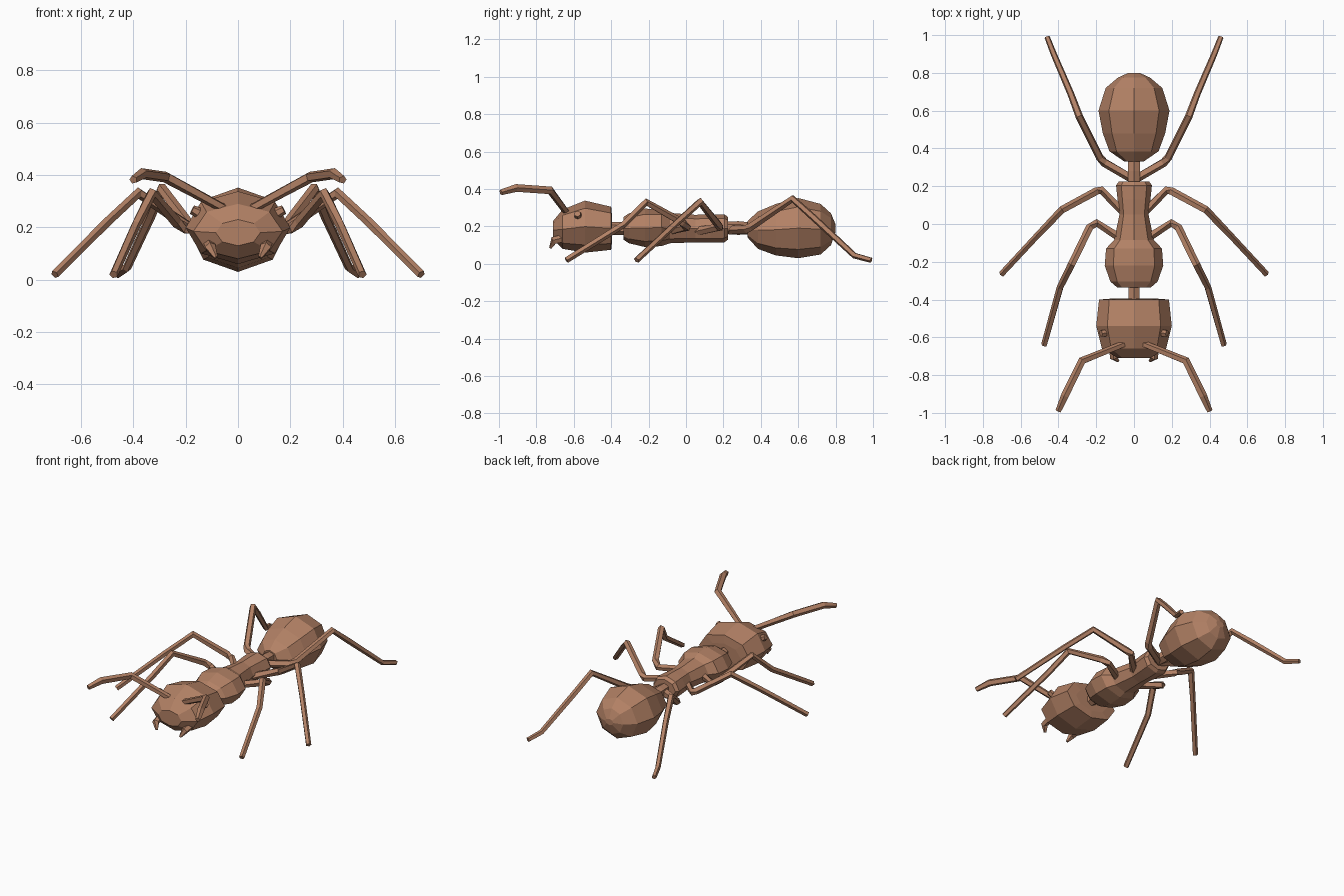
import bpy, math
from mathutils import Vector

brown = bpy.data.materials.new("brown")
brown.diffuse_color = (0.45, 0.22, 0.13, 1)


def skin(name, rings):
    """Join equal rings of points into a closed flat-shaded skin."""
    n = len(rings[0])
    verts = [p for r in rings for p in r]
    faces = [list(range(n))[::-1], list(range(len(verts) - n, len(verts)))]
    for k in range(len(rings) - 1):
        for i in range(n):
            j = (i + 1) % n
            faces.append((k * n + i, k * n + j, k * n + n + j, k * n + n + i))
    me = bpy.data.meshes.new(name)
    me.from_pydata(verts, [], faces)
    me.materials.append(brown)
    ob = bpy.data.objects.new(name, me)
    bpy.context.collection.objects.link(ob)
    return ob


def body(name, sections, n=8):
    """Sections: y, half width, bottom z, top z."""
    rings = []
    for y, w, lo, hi in sections:
        c, h = (lo + hi) / 2, (hi - lo) / 2
        rings.append([(w * math.sin(a), y, c + h * math.cos(a))
                      for a in (2 * math.pi * i / n for i in range(n))])
    # reversed ring direction keeps the normals outward
    return skin(name, [[p for p in r] for r in rings])


def limb(name, points, n=5):
    """Mirrored pair of tubes; points: x, y, z, radius."""
    pts = [Vector(p[:3]) for p in points]
    for side, s in (("right", 1), ("left", -1)):
        rings = []
        for k, p in enumerate(pts):
            d = Vector()
            if k > 0:
                d += (p - pts[k - 1]).normalized()
            if k < len(pts) - 1:
                d += (pts[k + 1] - p).normalized()
            d.normalize()
            u = d.cross(Vector((0.5, 0.3, 1))).normalized()
            v = d.cross(u)
            ring = []
            for i in range(n):
                a = 2 * math.pi * i / n
                q = p + points[k][3] * (u * math.cos(a) + v * math.sin(a))
                ring.append((s * q.x, q.y, max(q.z, 0)))
            rings.append(ring if s > 0 else ring[::-1])
        skin(f"{name}_{side}", rings)


# head, thorax, abdomen and the narrow joints between them
body("head", [(-0.395, 0.12, 0.12, 0.25), (-0.40, 0.185, 0.075, 0.305),
              (-0.54, 0.2, 0.06, 0.338), (-0.66, 0.17, 0.08, 0.29),
              (-0.71, 0.085, 0.13, 0.23)][::-1])
body("neck", [(-0.42, 0.034, 0.155, 0.225), (-0.3, 0.034, 0.155, 0.225)], 6)
body("thorax", [(-0.335, 0.09, 0.13, 0.25), (-0.305, 0.125, 0.11, 0.27),
                (-0.22, 0.155, 0.09, 0.295), (-0.13, 0.148, 0.095, 0.292),
                (-0.085, 0.105, 0.11, 0.272), (0.05, 0.077, 0.115, 0.262),
                (0.13, 0.087, 0.113, 0.265), (0.205, 0.095, 0.115, 0.265),
                (0.225, 0.08, 0.13, 0.25)])
body("waist", [(0.2, 0.034, 0.16, 0.225), (0.28, 0.038, 0.155, 0.228),
               (0.36, 0.034, 0.16, 0.22)], 6)
body("abdomen", [(0.33, 0.05, 0.14, 0.23), (0.385, 0.13, 0.08, 0.28),
                 (0.48, 0.165, 0.045, 0.32), (0.6, 0.188, 0.03, 0.352),
                 (0.72, 0.15, 0.05, 0.32), (0.775, 0.085, 0.1, 0.27),
                 (0.8, 0.03, 0.17, 0.21)])

# three pairs of legs
limb("front_leg", [(0.06, -0.08, 0.18, 0.024), (0.2, 0.005, 0.195, 0.022),
                   (0.235, -0.02, 0.22, 0.022), (0.33, -0.215, 0.33, 0.021),
                   (0.39, -0.335, 0.21, 0.019), (0.475, -0.64, 0.02, 0.017)])
limb("middle_leg", [(0.05, 0.06, 0.175, 0.024), (0.175, 0.18, 0.195, 0.022),
                    (0.2, 0.172, 0.21, 0.022), (0.38, 0.075, 0.332, 0.021),
                    (0.5, -0.05, 0.22, 0.018), (0.7, -0.265, 0.02, 0.017)])
limb("rear_leg", [(0.0, 0.235, 0.18, 0.024), (0.155, 0.325, 0.185, 0.024),
                  (0.18, 0.35, 0.2, 0.022), (0.29, 0.57, 0.348, 0.021),
                  (0.335, 0.69, 0.24, 0.019), (0.425, 0.9, 0.045, 0.017),
                  (0.46, 0.99, 0.02, 0.015)])

# feelers, jaws and eyes
limb("antenna", [(0.04, -0.63, 0.265, 0.018), (0.275, -0.725, 0.392, 0.022),
                 (0.365, -0.91, 0.405, 0.022), (0.4, -0.99, 0.382, 0.016)])
limb("jaw", [(0.11, -0.66, 0.135, 0.022), (0.106, -0.705, 0.125, 0.022),
             (0.085, -0.725, 0.085, 0.008)])
limb("eye", [(0.14, -0.575, 0.25, 0.022), (0.175, -0.58, 0.268, 0.018)], 6)
